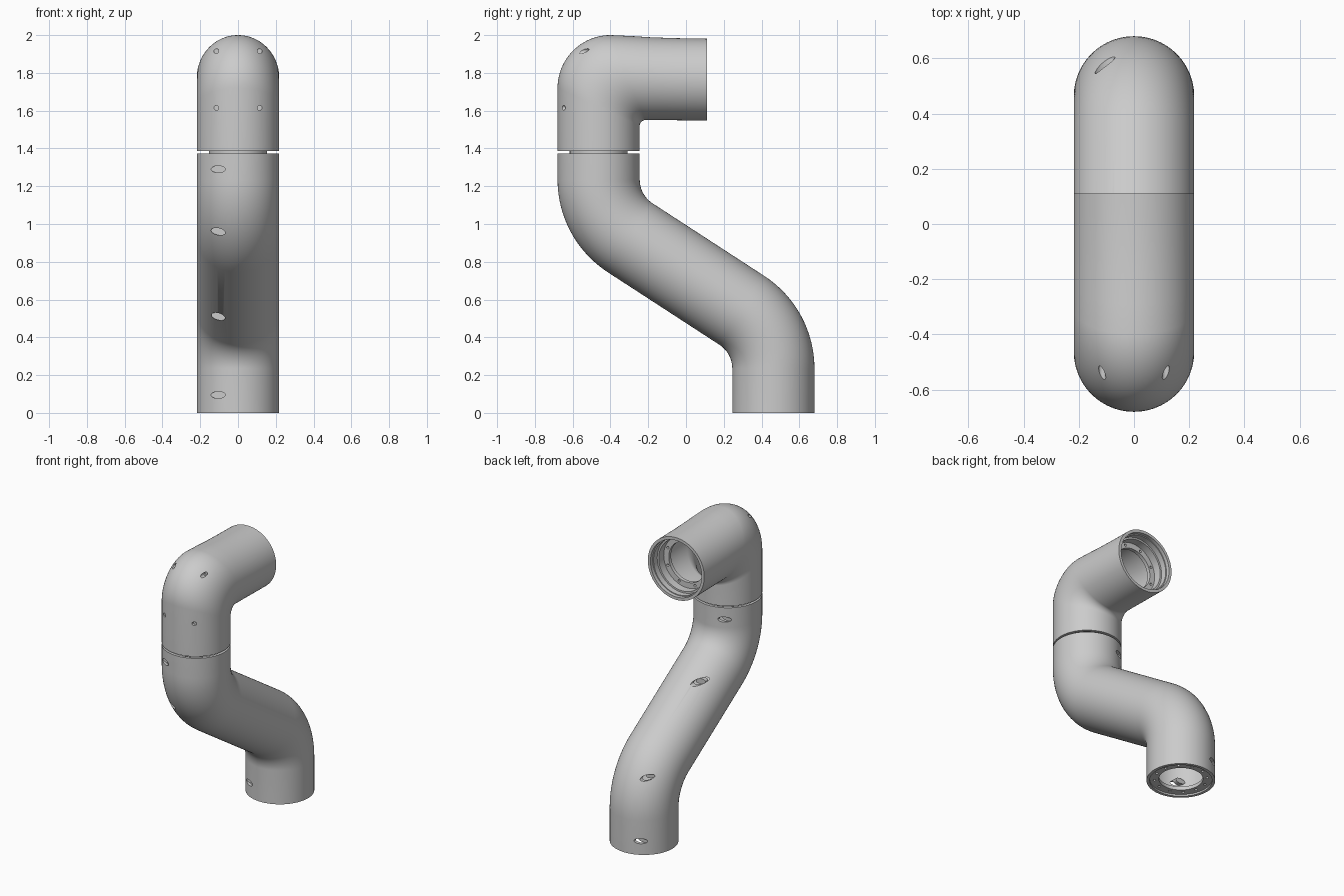
import bpy, bmesh, math
from mathutils import Matrix, Vector

if "Cube" in bpy.data.objects:
    bpy.data.objects.remove(bpy.data.objects["Cube"])

SIDES = 96
WALL = 0.02
WIDTH = 0.218
AXIS = 0.4625          # distance of the vertical axes from the centre


def finish(name, bm):
    bmesh.ops.recalc_face_normals(bm, faces=bm.faces[:])
    me = bpy.data.meshes.new(name)
    bm.to_mesh(me)
    bm.free()
    ob = bpy.data.objects.new(name, me)
    bpy.context.collection.objects.link(ob)
    return ob


def activate(ob):
    bpy.ops.object.select_all(action='DESELECT')
    ob.select_set(True)
    bpy.context.view_layer.objects.active = ob


def smooth(ob):
    activate(ob)
    bpy.ops.object.shade_smooth_by_angle(angle=math.radians(32))


def bridge(bm, a, b):
    n = len(a)
    for i in range(n):
        j = (i + 1) % n
        bm.faces.new((a[i], a[j], b[j], b[i]))


def tube(name, sections):
    """Hollow loft; each section is a pair of opposite wall points in the YZ plane."""
    bm = bmesh.new()
    skins = []
    for off in (0, WALL):
        rings = []
        for p_in, p_out in sections:
            p, q = Vector((0, *p_in)), Vector((0, *p_out))
            c, u = (p + q) / 2, (q - p) / 2
            u *= (u.length - off) / u.length
            ring = []
            for i in range(SIDES):
                a = math.tau * i / SIDES
                ring.append(bm.verts.new(c + u * math.cos(a) + Vector(((WIDTH - off) * math.sin(a), 0, 0))))
            rings.append(ring)
        for a, b in zip(rings, rings[1:]):
            bridge(bm, a, b)
        skins.append(rings)
    bridge(bm, skins[0][0], skins[1][0])
    bridge(bm, skins[0][-1], skins[1][-1])
    return finish(name, bm)


def lathe(name, profile, matrix):
    """Closed (radius, height) profile turned round local z."""
    bm = bmesh.new()
    rings = [[bm.verts.new(matrix @ Vector((r * math.cos(math.tau * i / SIDES),
                                            r * math.sin(math.tau * i / SIDES), h)))
              for i in range(SIDES)] for r, h in profile]
    for k in range(len(rings)):
        bridge(bm, rings[k], rings[(k + 1) % len(rings)])
    return finish(name, bm)


def pin(bm, matrix, rx, ry, length, seg=24):
    bmesh.ops.create_cone(bm, cap_ends=True, segments=seg, radius1=1, radius2=1, depth=1,
                          matrix=matrix @ Matrix.Diagonal((rx, ry, length, 1)))


def cut(ob, bm):
    cutter = finish("cutter", bm)
    cutter.hide_render = True
    mod = ob.modifiers.new("holes", 'BOOLEAN')
    mod.operation, mod.solver, mod.object = 'DIFFERENCE', 'EXACT', cutter
    activate(ob)
    bpy.ops.object.modifier_apply(modifier=mod.name)
    bpy.data.objects.remove(cutter, do_unlink=True)


def along_y(x, y, z, tilt=0):
    return (Matrix.Translation((x, y, z)) @ Matrix.Rotation(math.radians(tilt), 4, 'Y')
            @ Matrix.Rotation(math.pi / 2, 4, 'X'))


# Lower S-shaped pipe
bend, r_in, r_out = math.radians(57), 0.15, 0.585
steps = 16
low = [((0.245, 0), (0.68, 0))]
for i in range(steps + 1):
    a = bend * i / steps
    c, s = math.cos(a), math.sin(a)
    low.append(((0.095 + r_in * c, 0.235 + r_in * s), (0.095 + r_out * c, 0.235 + r_out * s)))
for i in range(steps + 1):
    a = bend * (1 - i / steps)
    c, s = math.cos(a), math.sin(a)
    low.append(((-0.095 - r_out * c, 1.235 - r_out * s), (-0.095 - r_in * c, 1.235 - r_in * s)))
low.append(((-0.68, 1.373), (-0.245, 1.373)))
lower = tube("lower_pipe", low)

# Slots through the lower pipe, each closed by a recessed plug front and back
bm, plugs = bmesh.new(), bmesh.new()
for z, tilt, front, back in ((1.29, 0, -0.653, -0.272), (0.96, 12, -0.569, 0.019),
                             (0.51, 17, -0.019, 0.569), (0.095, 0, 0.272, 0.653)):
    pin(bm, along_y(-0.105, 0, z, tilt), 0.038, 0.018, 2)
    for y in (front + 0.045, back - 0.045):
        pin(plugs, along_y(-0.105, y, z, tilt), 0.038, 0.018, 0.03)
cut(lower, bm)
smooth(lower)
smooth(finish("slot_plugs", plugs))

# Upper elbow
up = [((-0.245, 1.386), (-0.68, 1.386))]
for i in range(25):
    a = math.pi / 2 * i / 24
    c, s = math.cos(a), math.sin(a)
    up.append(((-0.215 - 0.03 * c, 1.52 + 0.03 * s), (-0.40 - 0.28 * c, 1.72 + 0.28 * s)))
up += [((-0.16, 1.55), (-0.29, 1.995)), ((-0.10, 1.55), (-0.18, 1.988)),
       ((-0.03, 1.549), (-0.06, 1.984)), ((0.04, 1.548), (0.03, 1.982)),
       ((0.11, 1.547), (0.11, 1.981))]
upper = tube("upper_elbow", up)

# Screw holes and recessed screws on the front of the elbow
holes, screws = bmesh.new(), bmesh.new()
for x in (-0.115, 0.115):
    pin(holes, along_y(x, -0.61, 1.615), 0.013, 0.013, 0.2)
    pin(holes, along_y(x, -0.54, 1.915), 0.013, 0.013, 0.2)
    pin(screws, along_y(x, -0.62, 1.615), 0.013, 0.013, 0.03)
    pin(screws, along_y(x, -0.495, 1.915), 0.013, 0.013, 0.03)
cut(upper, holes)
smooth(upper)
smooth(finish("elbow_screws", screws))


# Flanges with bolt holes; local z points into the pipe
def flange(name, profile, matrix, bolt_r, count):
    ob = lathe(name, profile, matrix)
    bm = bmesh.new()
    for i in range(count):
        a = math.tau * (i + 0.5) / count
        pin(bm, matrix @ Matrix.Translation((bolt_r * math.cos(a), bolt_r * math.sin(a), 0.1)),
            0.009, 0.009, 0.3, 12)
    cut(ob, bm)
    smooth(ob)


def disc(bore, top, thick):
    return [(0.205, top), (bore, top), (bore, top + thick), (0.205, top + thick)]


flip = Matrix.Rotation(math.pi, 4, 'X')
flange("base_flange", disc(0.14, 0.012, 0.025), Matrix.Translation((0, AXIS, 0)), 0.168, 12)
flange("lower_joint_flange", disc(0.13, 0.005, 0.02),
       Matrix.Translation((0, -AXIS, 1.373)) @ flip, 0.178, 12)
flange("upper_joint_flange", disc(0.13, 0.005, 0.02),
       Matrix.Translation((0, -AXIS, 1.386)), 0.178, 12)

# Neck ring joining the two pipes
smooth(lathe("joint_neck", [(0.153, -0.025), (0.153, 0.025), (0.128, 0.025), (0.128, -0.025)],
             Matrix.Translation((0, -AXIS, 1.38))))

# Stepped socket inside the open end
socket = [(0.206, 0.025), (0.191, 0.025), (0.191, 0.065), (0.179, 0.065), (0.179, 0.12),
          (0.14, 0.12), (0.14, 0.145), (0.206, 0.145)]
flange("outlet_socket", socket,
       Matrix.Translation((0, 0.11, 1.764)) @ Matrix.Rotation(math.pi / 2, 4, 'X'), 0.16, 8)
